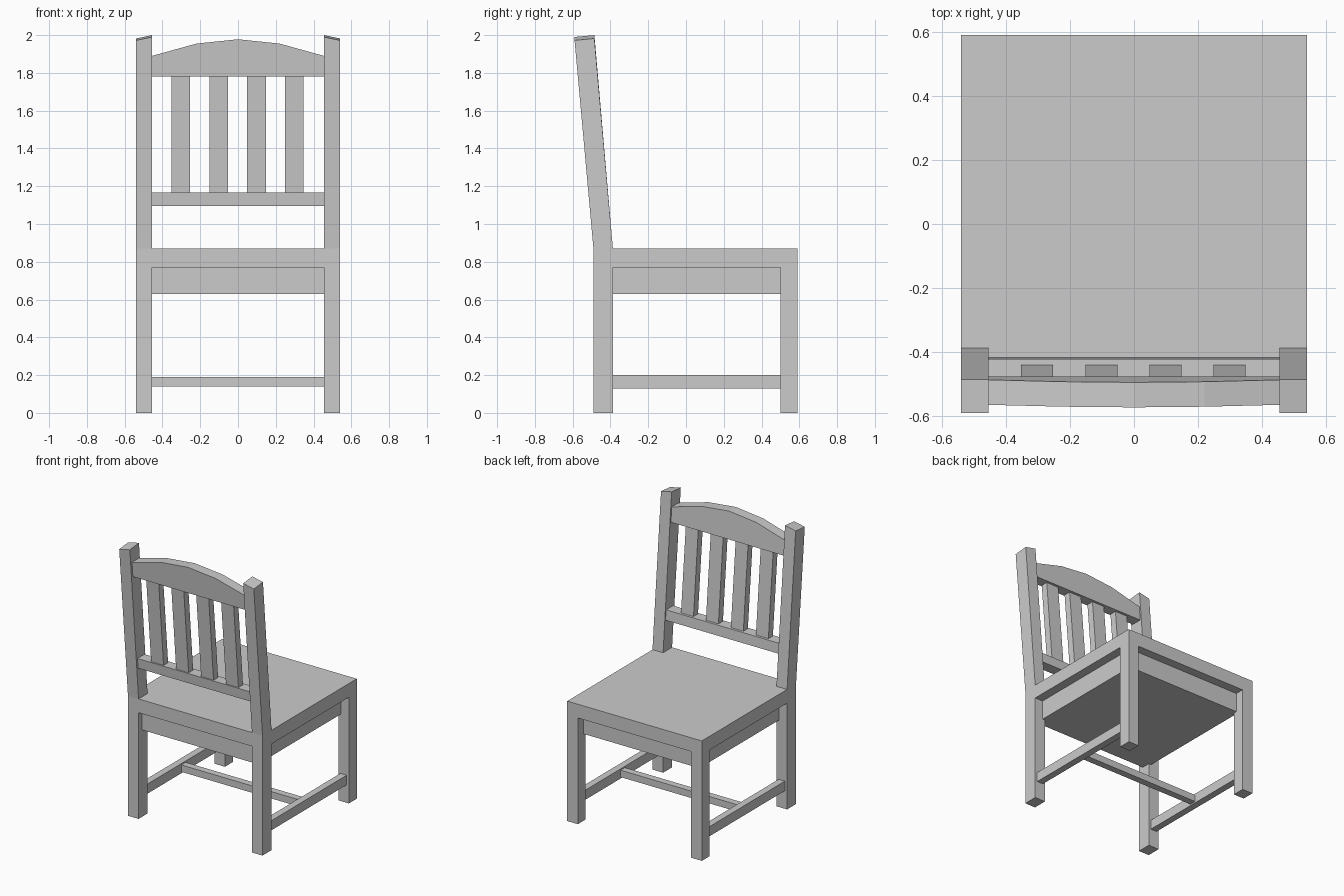
import bpy, bmesh

if "Cube" in bpy.data.objects:
    bpy.data.objects.remove(bpy.data.objects["Cube"])

SLOPE = 0.09      # backward lean of the backrest per unit height
BEND = 0.87       # height where the back posts start to lean


def prism(name, loop_a, loop_b):
    """Solid between two matching loops of 3D points."""
    bm = bmesh.new()
    a = [bm.verts.new(p) for p in loop_a]
    b = [bm.verts.new(p) for p in loop_b]
    n = len(a)
    bm.faces.new(a)
    bm.faces.new(b[::-1])
    for i in range(n):
        j = (i + 1) % n
        bm.faces.new((a[j], a[i], b[i], b[j]))
    bmesh.ops.recalc_face_normals(bm, faces=bm.faces)
    mesh = bpy.data.meshes.new(name)
    bm.to_mesh(mesh)
    bm.free()
    obj = bpy.data.objects.new(name, mesh)
    bpy.context.collection.objects.link(obj)
    return obj


def box(name, x, y, z):
    def ring(zz):
        return [(x[0], y[0], zz), (x[1], y[0], zz), (x[1], y[1], zz), (x[0], y[1], zz)]
    return prism(name, ring(z[0]), ring(z[1]))


def leaning(name, outline, y_near, y_far):
    """Extrude an x/z outline through y, leaning with the backrest (y given at the bend)."""
    def loop(y):
        return [(x, y - SLOPE * (z - BEND), z) for x, z in outline]
    return prism(name, loop(y_near), loop(y_far))


def rect(x0, x1, z0, z1):
    return [(x0, z0), (x1, z0), (x1, z1), (x0, z1)]


def mirror_x(obj):
    mod = obj.modifiers.new("mirror", 'MIRROR')
    mod.use_axis[0] = True


# Seat slab, flush with the legs
box("seat", (-0.54, 0.54), (-0.49, 0.59), (0.77, 0.87))

# Straight legs on the open side
mirror_x(box("plain_legs", (0.455, 0.54), (0.50, 0.59), (0, 0.77)))


# Back posts: vertical below, leaning above, tops sloping outwards
def post_loop(x, drop):
    return [(x, -0.49, 0), (x, -0.49, BEND), (x, -0.59, 1.99 - drop),
            (x, -0.485, 2.0 - drop), (x, -0.387, BEND), (x, -0.387, 0)]


mirror_x(prism("back_posts", post_loop(0.455, 0.0), post_loop(0.54, 0.018)))

# Solid apron block set in under the seat, closed underneath
box("apron", (-0.475, 0.475), (-0.45, 0.525), (0.63, 0.77))

# H-shaped stretchers
mirror_x(box("side_stretchers", (0.472, 0.522), (-0.387, 0.50), (0.13, 0.20)))
box("cross_stretcher", (-0.472, 0.472), (0.025, 0.075), (0.14, 0.19))

# Backrest: lower rail, arched top rail, four slats
leaning("lower_rail", rect(-0.455, 0.455, 1.095, 1.168), -0.475, -0.395)
arch = [(-0.455, 1.782), (0.455, 1.782), (0.455, 1.89), (0.22, 1.955),
        (0, 1.978), (-0.22, 1.955), (-0.455, 1.89)]
leaning("top_rail", arch, -0.473, -0.395)
for i, x in enumerate((-0.303, -0.102, 0.098, 0.298)):
    leaning(f"slat_{i + 1}", rect(x - 0.05, x + 0.05, 1.168, 1.782), -0.465, -0.413)
